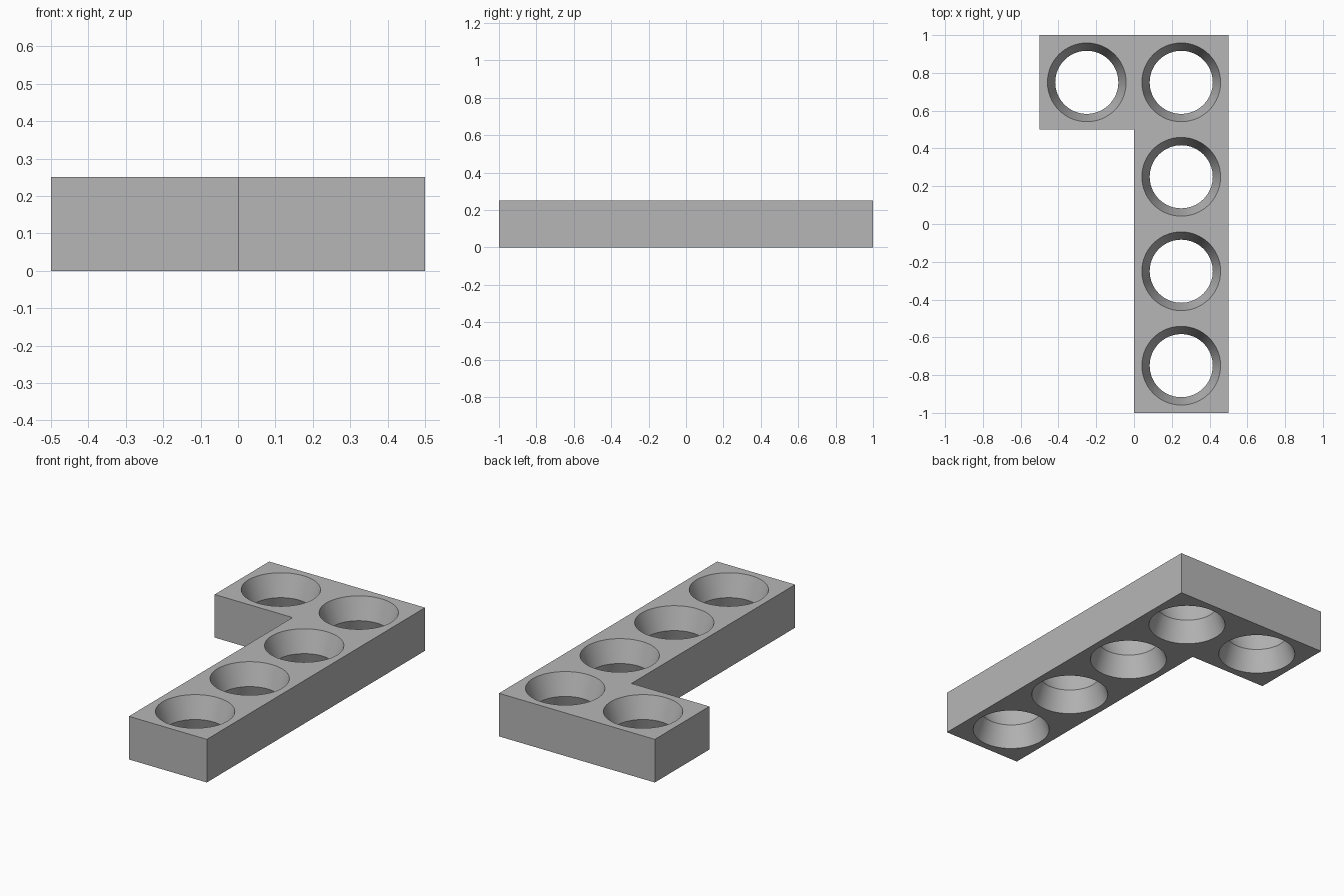
import bpy, bmesh
from mathutils import Matrix

cube = bpy.data.objects.get("Cube")
if cube:
    bpy.data.objects.remove(cube, do_unlink=True)

HEIGHT = 0.25
MID = HEIGHT / 2
RIM, WAIST = 0.2085, 0.167
OVER = 0.02  # cutter overshoot past each face

grey = bpy.data.materials.new("plain grey")
grey.use_nodes = True
colour = (0.47, 0.47, 0.47, 1)
grey.diffuse_color = colour
grey.node_tree.nodes["Principled BSDF"].inputs["Base Color"].default_value = colour


def make_object(name, bm):
    bmesh.ops.recalc_face_normals(bm, faces=bm.faces)
    mesh = bpy.data.meshes.new(name)
    bm.to_mesh(mesh)
    bm.free()
    mesh.materials.append(grey)
    obj = bpy.data.objects.new(name, mesh)
    bpy.context.collection.objects.link(obj)
    return obj


# L-shaped plate: outline extruded upward
outline = [(0, -1), (0.5, -1), (0.5, 1), (-0.5, 1), (-0.5, 0.5), (0, 0.5)]
bm = bmesh.new()
base = bm.faces.new([bm.verts.new((x, y, 0)) for x, y in outline])
top = bmesh.ops.extrude_face_region(bm, geom=[base], use_keep_orig=True)
bmesh.ops.translate(bm, vec=(0, 0, HEIGHT),
                    verts=[v for v in top["geom"] if isinstance(v, bmesh.types.BMVert)])
plate = make_object("perforated_l_plate", bm)

# Hourglass cutters: narrow at mid height, flared at both faces
flare = WAIST + (RIM - WAIST) * (MID + OVER) / MID
centres = [(-0.25, 0.75)] + [(0.25, 0.75 - 0.5 * i) for i in range(4)]
bm = bmesh.new()
for x, y in centres:
    rings = []
    for z, radius in ((-OVER, flare), (MID, WAIST), (HEIGHT + OVER, flare)):
        ring = bmesh.ops.create_circle(bm, segments=64, radius=radius,
                                       matrix=Matrix.Translation((x, y, z)))
        rings.append(ring["verts"])
    for lower, upper in zip(rings, rings[1:]):
        for i in range(len(lower)):
            bm.faces.new((lower[i - 1], lower[i], upper[i], upper[i - 1]))
    bm.faces.new(rings[0])
    bm.faces.new(rings[-1])
cutter = make_object("hole_cutter", bm)
cutter.hide_render = True

# Cut the holes, then discard the cutter
cut = plate.modifiers.new("flared holes", "BOOLEAN")
cut.operation = "DIFFERENCE"
cut.solver = "EXACT"
cut.object = cutter
bpy.ops.object.select_all(action="DESELECT")
plate.select_set(True)
bpy.context.view_layer.objects.active = plate
bpy.ops.object.modifier_apply(modifier=cut.name)
bpy.data.objects.remove(cutter, do_unlink=True)

# Smooth hole walls, crisp edges
bpy.ops.object.shade_smooth_by_angle(angle=0.5)
